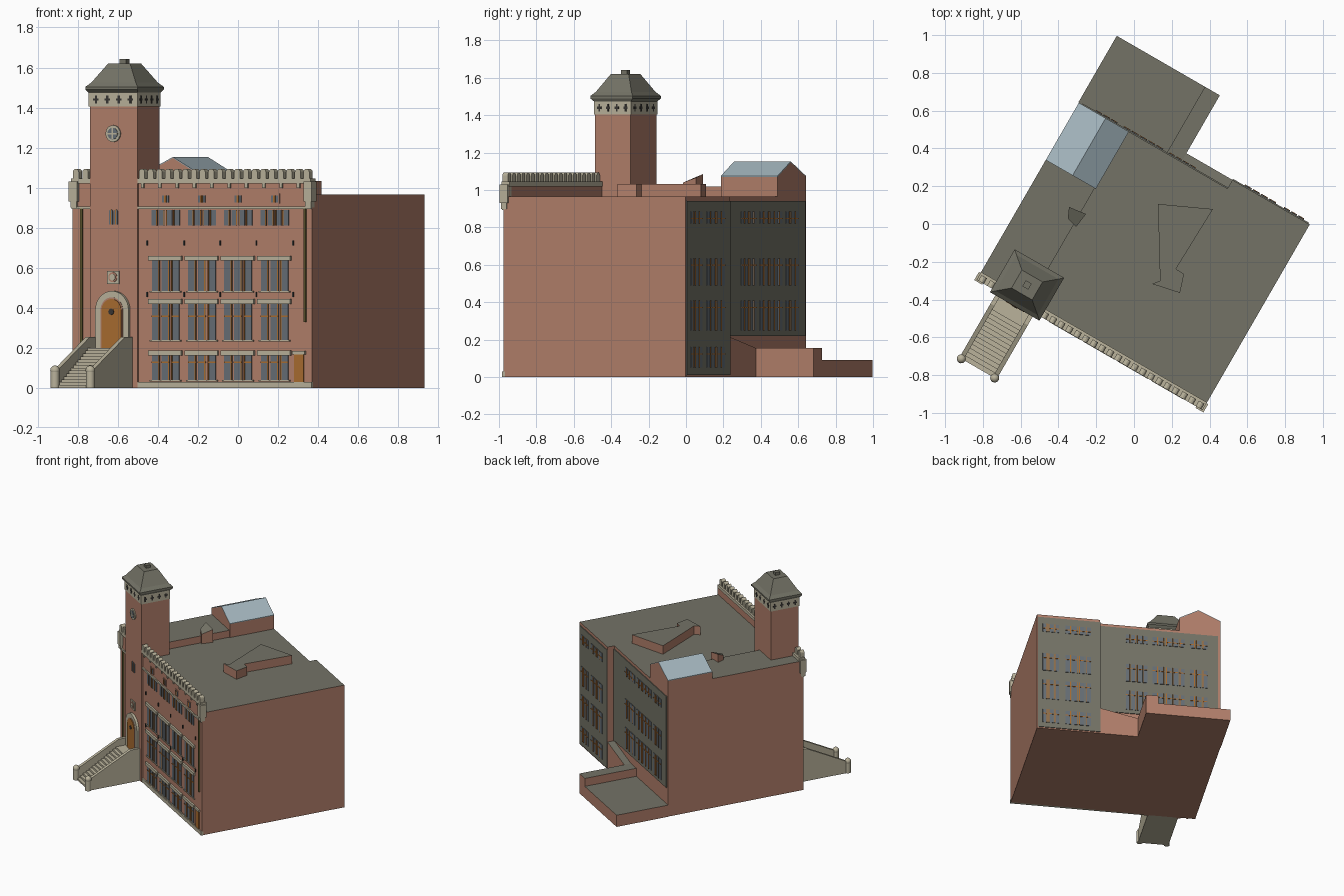
import bpy, bmesh, math
from mathutils import Matrix, Vector

if "Cube" in bpy.data.objects:
    bpy.data.objects.remove(bpy.data.objects["Cube"])

TURN = Matrix.Rotation(math.radians(-30), 4, 'Z')   # whole building is turned on its plot


def material(name, rgb):
    m = bpy.data.materials.new(name)
    m.diffuse_color = (*[(c / 255) ** 2.2 for c in rgb], 1)
    m.use_nodes = True
    m.node_tree.nodes["Principled BSDF"].inputs["Base Color"].default_value = m.diffuse_color
    return m


BRICK = material("brick", (176, 126, 106))
STONE = material("pale stone", (184, 177, 154))
GREY = material("roof grey", (115, 114, 102))
SKY = material("roof glass", (163, 181, 189))
GLASS = material("window glass", (102, 110, 117))
WOOD = material("wood", (168, 108, 52))
DARK = material("dark openings", (58, 56, 54))
PIPE = material("olive pipe", (112, 104, 60))


def box(u0, u1, v0, v1, z0, z1):
    """Prism description of a box: outline in (u, v), extruded along z."""
    return ([(u0, v0), (u1, v0), (u1, v1), (u0, v1)], z0, z1, 'z')


def build(name, mat, prisms, top=None, smooth=False):
    """Extrude every outline along its axis; upward faces may take a top material."""
    bm = bmesh.new()
    place = {'z': lambda p, h: (p[0], p[1], h),
             'v': lambda p, h: (p[0], h, p[1]),
             'u': lambda p, h: (h, p[0], p[1])}
    for pts, a, b, axis in prisms:
        lo = [bm.verts.new(place[axis](p, a)) for p in pts]
        hi = [bm.verts.new(place[axis](p, b)) for p in pts]
        bm.faces.new(lo)
        bm.faces.new(hi)
        for i in range(len(pts)):
            j = (i + 1) % len(pts)
            bm.faces.new((lo[i], lo[j], hi[j], hi[i]))
    return finish(name, bm, [mat] + ([top] if top else []), smooth)


def finish(name, bm, mats, smooth=False):
    bmesh.ops.recalc_face_normals(bm, faces=bm.faces)
    if len(mats) > 1:
        for f in bm.faces:
            f.material_index = int(f.normal.z > 0.5)
    bmesh.ops.transform(bm, matrix=TURN, verts=bm.verts)
    me = bpy.data.meshes.new(name)
    bm.to_mesh(me)
    bm.free()
    for m in mats:
        me.materials.append(m)
    ob = bpy.data.objects.new(name, me)
    bpy.context.collection.objects.link(ob)
    if smooth:
        bpy.context.view_layer.objects.active = ob
        ob.select_set(True)
        bpy.ops.object.shade_smooth_by_angle()
        ob.select_set(False)
    return ob


def arch(c, half, z0, spring, n=10):
    """Round-headed outline."""
    return [(c - half, z0), (c + half, z0)] + [
        (c + half * math.cos(math.pi * i / n), spring + half * math.sin(math.pi * i / n))
        for i in range(n + 1)]


def circle(c, z, r, n=20):
    return [(c + r * math.cos(math.tau * i / n), z + r * math.sin(math.tau * i / n)) for i in range(n)]


L, R, F, B1, B2 = -.574, .807, -.66, .41, .463      # left, right, front, two back planes

# Main block and raised roof parts
build("main_block", BRICK, [([(L, F), (R, F), (R, B2), (.335, B2), (.335, B1), (L, B1)], 0, .965, 'z')], GREY)
build("raised_left_roof", BRICK, [box(L, -.275, F + .02, .06, .9, 1.02)], GREY)
unturn = TURN.inverted()


def local(pts):
    return [tuple((unturn @ Vector((x, y, 0))).xy) for x, y in pts]


build("roof_plant_room", BRICK, [(local([(.127, .106), (.418, .079), (.222, -.238), (.265, -.265),
      (.243, -.365), (.095, -.317), (.138, -.30)]), .95, 1.032, 'z')], GREY)
hatch = build("roof_hatch", BRICK, [(local([(-.344, .09), (-.254, .053), (-.307, -.016), (-.35, .03)]),
                                     .95, 1.075, 'z')], GREY)
for v in hatch.data.vertices:                        # slope the hatch lid
    if v.co.z > 1:
        v.co.z = 1.04 + max(0, v.co.y) * .5

# Glazed attic: brick gables with glass slopes
E0, E1, RG = L, -.268, -.41
build("attic_gables", BRICK, [([(E0, .9), (E1, .9), (E1, 1.07), (RG, 1.148), (E0, 1.07)], .06, B1, 'v')])
build("attic_glass_roof", SKY, [
    ([(E0, 1.068), (RG, 1.146), (RG, 1.153), (E0, 1.075)], .06, B1, 'v'),
    ([(E1, 1.068), (RG, 1.146), (RG, 1.153), (E1, 1.075)], .06, B1, 'v')])

# Low rear terrace, raised walkway and ramp
build("rear_terrace", BRICK, [box(-.577, .053, B1, .817, 0, .092)], GREY)
build("rear_walkway", BRICK, [box(-.038, .053, B1, .817, 0, .155)], GREY)
build("rear_ramp", BRICK, [([(.053, 0), (.335, 0), (.335, .215), (.053, .155)], B1, B2, 'v')], GREY)

# Grey rear wall panels
P1, P2 = B1 + .006, B2 + .006
build("rear_wall_panels", GREY, [box(-.555, .335, B1 - .01, P1, .22, .942),
                                 box(.335, .8, B2 - .01, P2, .01, .942)])

# Tower shaft, frieze and roof
TU, TV, TW, TD = -.329, -.5627, .137, .11
TF = TV - TD
build("tower_shaft", BRICK, [box(TU - TW, TU + TW, TF, TV + TD, 0, 1.41)])
build("tower_frieze", STONE, [box(TU - TW - .004, TU + TW + .004, TF - .004, TV + TD + .004, 1.405, 1.476)])
bm = bmesh.new()
rings = []
for z, a, b in [(1.474, .141, .114), (1.49, .151, .131), (1.503, .151, .131), (1.525, .128, .11), (1.62, .063, .055)]:
    rings.append([bm.verts.new((TU + s * a, TV + t * b, z)) for s, t in ((-1, -1), (1, -1), (1, 1), (-1, 1))])
for lo, hi in zip(rings, rings[1:]):
    for i in range(4):
        bm.faces.new((lo[i], lo[i - 3], hi[i - 3], hi[i]))
bm.faces.new(rings[0])
bm.faces.new(rings[-1])
finish("tower_roof", bm, [GREY])
build("tower_finial", GREY, [box(TU - .018, TU + .018, TV - .018, TV + .018, 1.61, 1.642)])
crosses = []
for k in range(4):
    cu, cv = TU + (k - 1.5) * .066, TV + (k - 1.5) * .054
    for a, h in ((.015, .006), (.006, .019)):
        for v in (TF - .006, TV + TD + .002):
            crosses.append(box(cu - a, cu + a, v, v + .004, 1.44 - h, 1.44 + h))
        for u in (TU - TW - .006, TU + TW + .002):
            crosses.append(box(u, u + .004, cv - a * .85, cv + a * .85, 1.44 - h, 1.44 + h))
build("frieze_crosses", DARK, crosses)

# Tower medallion, emblem and small window pair
build("medallion", STONE, [(circle(TU, 1.27, .042), TF - .008, TF + .01, 'v')])
build("medallion_centre", GLASS, [(circle(TU, 1.27, .029), TF - .011, TF, 'v')])
build("medallion_bars", STONE, [box(TU - .029, TU + .029, TF - .014, TF, 1.266, 1.274),
                                box(TU - .004, TU + .004, TF - .014, TF, 1.243, 1.297)])
build("emblem_plate", STONE, [box(TU - .034, TU + .034, TF - .007, TF + .01, .52, .585)])
build("emblem_ring", BRICK, [(circle(TU, .553, .025), TF - .01, TF, 'v')])
build("emblem_centre", STONE, [(circle(TU, .553, .017), TF - .013, TF, 'v')])
build("tower_window_pair", GLASS, [(arch(TU + s * .014, .011, .815, .88), TF - .004, TF + .01, 'v') for s in (-1, 1)])
build("tower_window_bars", WOOD, [box(TU + s * .014 - .002, TU + s * .014 + .002, TF - .006, TF, .815, .89) for s in (-1, 1)])

# Entrance door
build("door_surround", STONE, [(arch(TU, .096, .18, .388, 16), TF - .018, TF + .01, 'v')])
build("door_reveal", BRICK, [(arch(TU, .064, .18, .388, 16), TF - .02, TF, 'v')])
build("door_leaf", WOOD, [(arch(TU, .056, .18, .388, 16), TF - .023, TF, 'v')])
build("door_window", DARK, [(circle(TU, .38, .016, 8), TF - .026, TF, 'v')])

# Entrance stairs with cheek walls and posts
S0, S1, LAND, FOOT, N = -.435, -.231, -.745, -1.075, 14
profile = [(TF + .01, 0), (FOOT, 0)]
for i in range(N):
    v = FOOT + (LAND - FOOT) * i / N
    profile += [(v, .2 * i / N), (v, .2 * (i + 1) / N)]
profile = profile[:2] + profile[3:] + [(TF + .01, .2)]
build("stairs", STONE, [(profile, S0, S1, 'u')])
side = [(TF + .01, 0), (FOOT, 0), (FOOT, .085), (LAND, .255), (TF + .01, .255)]
build("stair_cheeks", STONE, [(side, u - .012, u + .012, 'u') for u in (S0, S1)])
bm = bmesh.new()
for u in (S0, S1):
    bmesh.ops.create_cone(bm, cap_ends=True, segments=16, radius1=.022, radius2=.022, depth=.09,
                          matrix=Matrix.Translation((u, FOOT, .045)))
    bmesh.ops.create_uvsphere(bm, u_segments=16, v_segments=8, radius=.024,
                              matrix=Matrix.Translation((u, FOOT, .088)))
finish("stair_posts", bm, [STONE], True)

# Parapet: brick upstand, stone coping, round-topped merlons, corner piers
spans = [(L, TU - TW), (TU + TW, R)]
build("parapet_wall", BRICK, [box(a, b, F, F + .03, .95, 1.03) for a, b in spans])
build("parapet_coping", STONE, [box(a, b, F - .012, F + .035, 1.02, 1.045) for a, b in spans])
merlons = []
for a, b in spans:
    n = round((b - a) / .049)
    p = (b - a) / n
    for i in range(n):
        merlons.append((arch(a + p * (i + .5), .017, 1.04, 1.077, 6), F - .012, F + .022, 'v'))
build("merlons", STONE, merlons)
build("merlon_corbels", STONE, [(arch(m[0][0][0] + .017, .008, .998, 1.03, 2), F - .008, F, 'v') for m in merlons[::2]])
build("corner_piers", STONE, [p for c in (L + .014, R - .014) for p in (
    box(c - .024, c + .024, F - .02, F + .03, .93, 1.03),
    box(c - .017, c + .017, F - .014, F + .02, .9, .93))])

# String course, plinth, pipes and wall ties on the front
build("string_course", STONE, [box(a, b, F - .009, F + .01, .893, .907) for a, b in spans])
build("plinth", STONE, [box(TU + TW, R + .002, F - .009, F + .01, 0, .03)])
build("drainpipes", PIPE, [box(u - .005, u + .005, F - .012, F, z, .895) for u, z in ((-.517, 0), (.77, .33))])
build("wall_ties", DARK, [box(u - .004, u + .004, F - .006, F, z, z + .025)
                          for u in (-.141, .072, .28, .488, .70) for z in (.71, .455)])

# Window banks
panes, frames = [], []


def bank(u0, u1, z0, z1, n, v, out, rail=None):
    """Row of n narrow lights with a wooden mullion and optional rail; out is the facing sign."""
    p = (u1 - u0) / n
    lo, hi = v - .004, v + .004
    for i in range(n):
        c, h = u0 + p * (i + .5), p * .41
        panes.append(box(c - h, c + h, lo, hi, z0, z1))
        m = c + h * .8 * (1 if i < n / 2 else -1)
        frames.append(box(m - .003, m + .003, lo + out * .003, hi + out * .003, z0, z1))
        if rail:
            frames.append(box(c - h, c + h, lo + out * .003, hi + out * .003, rail, rail + .006))


lintels, surrounds = [], []
for c in (-.035, .175, .383, .594):
    for z0, z1, rail in ((.04, .163, .125), (.24, .42, .355), (.485, .635, None)):
        bank(c - .084, c + .084, z0, z1, 3, F, -1, rail)
        lintels.append(box(c - .095, c + .095, F - .014, F + .01, z1, z1 + .024))
        lintels.append(box(c - .09, c + .09, F - .008, F + .01, z0 - .008, z0))
    bank(c - .084, c + .084, .81, .888, 4, F, -1)
    surrounds.append(box(c - .028, c + .028, F - .003, F + .01, .922, .97))
    bank(c - .022, c + .022, .925, .962, 2, F - .002, -1)
for u0, u1, n in ((.64, .77, 3), (.4, .6, 4)):
    for z0, z1 in ((.05, .16), (.25, .41), (.49, .635), (.82, .885)):
        bank(u0, u1, z0, z1, n, P2, 1, z1 - .04)
for u0, u1, n in ((-.03, .138, 4), (-.31, -.06, 5), (-.48, -.34, 3)):
    for z0, z1 in ((.25, .41), (.49, .635), (.82, .885)):
        bank(u0, u1, z0, z1, n, P1, 1, z1 - .04)
build("window_panes", GLASS, panes)
build("window_frames", WOOD, frames)
build("window_lintels", STONE, lintels)
build("attic_window_surrounds", BRICK, surrounds)

# Side door at the right end of the front
build("side_door", WOOD, [box(.708, .762, F - .006, F + .01, .03, .168)])
build("side_door_lintel", STONE, [box(.698, .772, F - .012, F + .01, .168, .184)])
